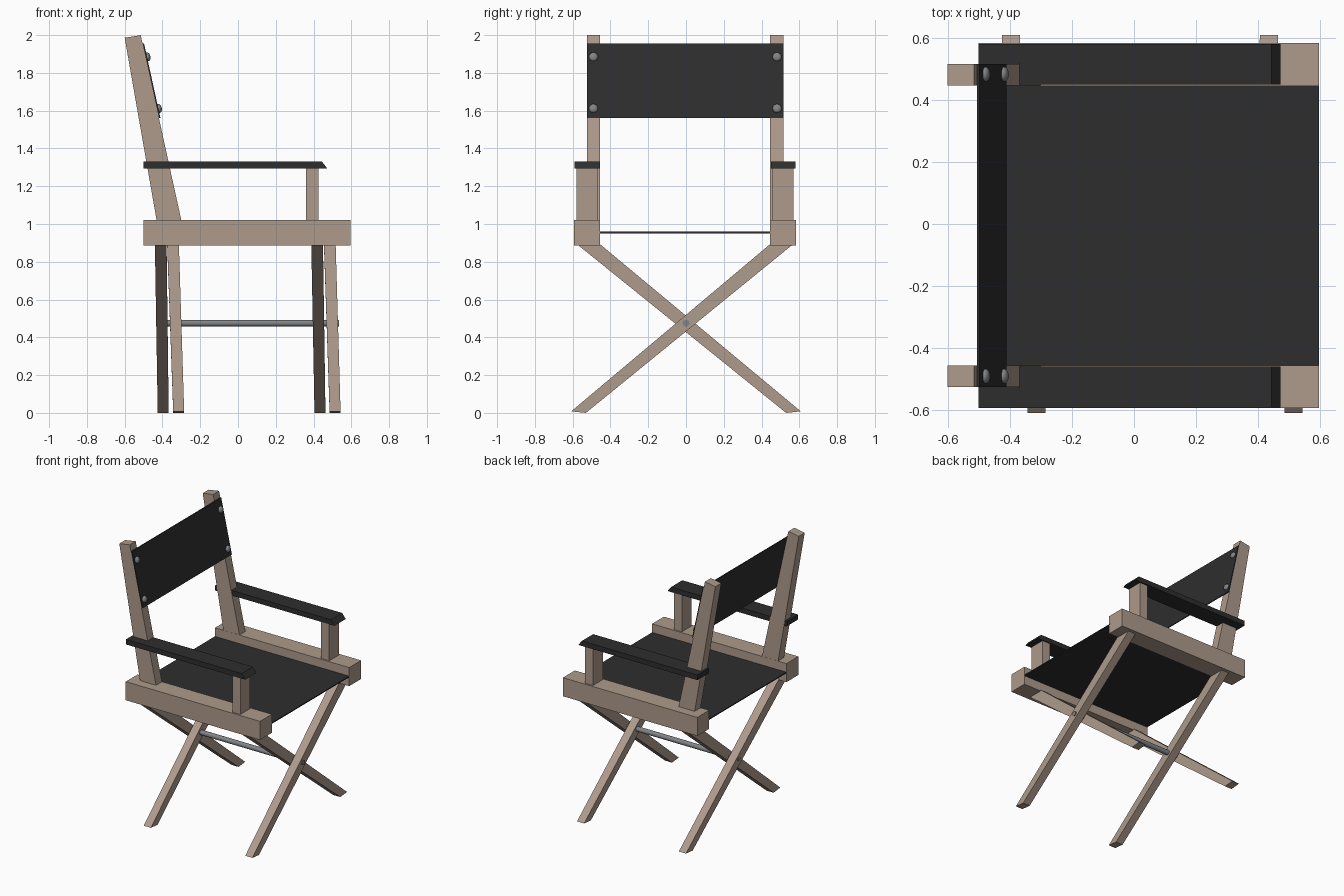
import bpy, bmesh, math
from mathutils import Vector

if "Cube" in bpy.data.objects:
    bpy.data.objects.remove(bpy.data.objects["Cube"])

def material(name, rgb):
    m = bpy.data.materials.new(name)
    m.diffuse_color = (*rgb, 1)
    m.use_nodes = True
    m.node_tree.nodes["Principled BSDF"].inputs["Base Color"].default_value = m.diffuse_color
    return m

WOOD = material("wood", (0.42, 0.325, 0.26))
BLACK = material("black canvas", (0.027, 0.027, 0.027))
METAL = material("grey metal", (0.22, 0.23, 0.24))
OFF = -0.005  # slight sideways offset of the upper frame

def finish(bm, name, mat):
    bmesh.ops.recalc_face_normals(bm, faces=bm.faces)
    me = bpy.data.meshes.new(name)
    bm.to_mesh(me)
    bm.free()
    me.materials.append(mat)
    ob = bpy.data.objects.new(name, me)
    bpy.context.collection.objects.link(ob)
    return ob

def loft(name, a, b, mat):
    """Solid between two matching outlines."""
    bm = bmesh.new()
    va = [bm.verts.new(p) for p in a]
    vb = [bm.verts.new(p) for p in b]
    bm.faces.new(va)
    bm.faces.new(vb[::-1])
    n = len(va)
    for i in range(n):
        j = (i + 1) % n
        bm.faces.new((va[i], vb[i], vb[j], va[j]))
    return finish(bm, name, mat)

def side_profile(name, xz, y0, y1, mat):
    """Extrude an x-z outline across y."""
    return loft(name, [(x, y0, z) for x, z in xz], [(x, y1, z) for x, z in xz], mat)

def rect(x0, x1, z0, z1):
    return [(x0, z0), (x1, z0), (x1, z1), (x0, z1)]

def post_front(z):
    """x of the front edge of the back posts at height z."""
    return -0.515 + (2.0 - z) * 0.2194

# Parts repeated on both sides
for s, side in ((1, "left"), (-1, "right")):
    def part(name, xz, inner, outer, mat):
        side_profile(f"{side}_{name}", xz, s * inner + OFF, s * outer + OFF, mat)
    part("lower_seat_rail", rect(-0.5, 0.595, 0.885, 0.955), 0.45, 0.588, WOOD)
    part("upper_seat_rail", rect(-0.5, 0.595, 0.955, 1.022), 0.45, 0.588, WOOD)
    part("arm_post", rect(0.36, 0.425, 1.02, 1.298), 0.46, 0.575, WOOD)
    part("armrest", [(-0.5, 1.295), (0.472, 1.295), (0.443, 1.332), (-0.5, 1.332)],
         0.454, 0.585, BLACK)
    part("back_post", [(-0.42, 0.957), (post_front(0.957), 0.957), (-0.515, 2.0),
                       (-0.6, 1.986)], 0.451, 0.52, WOOD)

# Canvas seat and back
side_profile("seat", rect(-0.5, 0.595, 0.951, 0.959), -0.47, 0.46, BLACK)
z0, z1, t = 1.56, 1.955, 0.008
side_profile("back_canvas", [(post_front(z0), z0), (post_front(z0) + t, z0),
             (post_front(z1) + t, z1), (post_front(z1), z1)], -0.525, 0.515, BLACK)

# Round studs on the back canvas
normal = Vector((1, 0, 0.2194)).normalized()
turn = normal.to_track_quat('Z', 'Y')
for y in (-0.49, 0.482):
    for z in (1.612, 1.885):
        bpy.ops.mesh.primitive_uv_sphere_add(segments=16, ring_count=8, radius=0.024)
        ob = bpy.context.object
        ob.name = "stud"
        ob.scale = (1, 1, 0.6)
        ob.rotation_mode = 'QUATERNION'
        ob.rotation_quaternion = turn
        ob.location = (post_front(z) + t + 0.004, y, z)
        ob.data.materials.append(METAL)
        bpy.ops.object.shade_smooth_by_angle()

# Crossed legs: two leaning pairs, slightly splayed forward at the foot
for name, s, pairs in (("outer", 1, ((0.455, 0.485), (-0.375, -0.343))),
                       ("inner", -1, ((0.388, 0.405), (-0.44, -0.425)))):
    for (xt, xb), end in zip(pairs, ("front", "rear")):
        w = 0.062
        top = [(xt, s * 0.565 + OFF, 0.887), (xt + w, s * 0.565 + OFF, 0.887),
               (xt + w, s * 0.45 + OFF, 0.893), (xt, s * 0.45 + OFF, 0.893)]
        foot = [(xb, -s * 0.53, 0.0), (xb + w - 0.004, -s * 0.53, 0.0),
                (xb + w - 0.004, -s * 0.608, 0.008), (xb, -s * 0.608, 0.008)]
        loft(f"{end}_{name}_leg", top, foot, WOOD)

# Metal pivot rod
bpy.ops.mesh.primitive_cylinder_add(vertices=20, radius=0.018, depth=0.97,
                                    location=(0.05, 0, 0.475),
                                    rotation=(0, math.pi / 2, 0))
rod = bpy.context.object
rod.name = "pivot_rod"
rod.data.materials.append(METAL)
bpy.ops.object.shade_smooth_by_angle()
